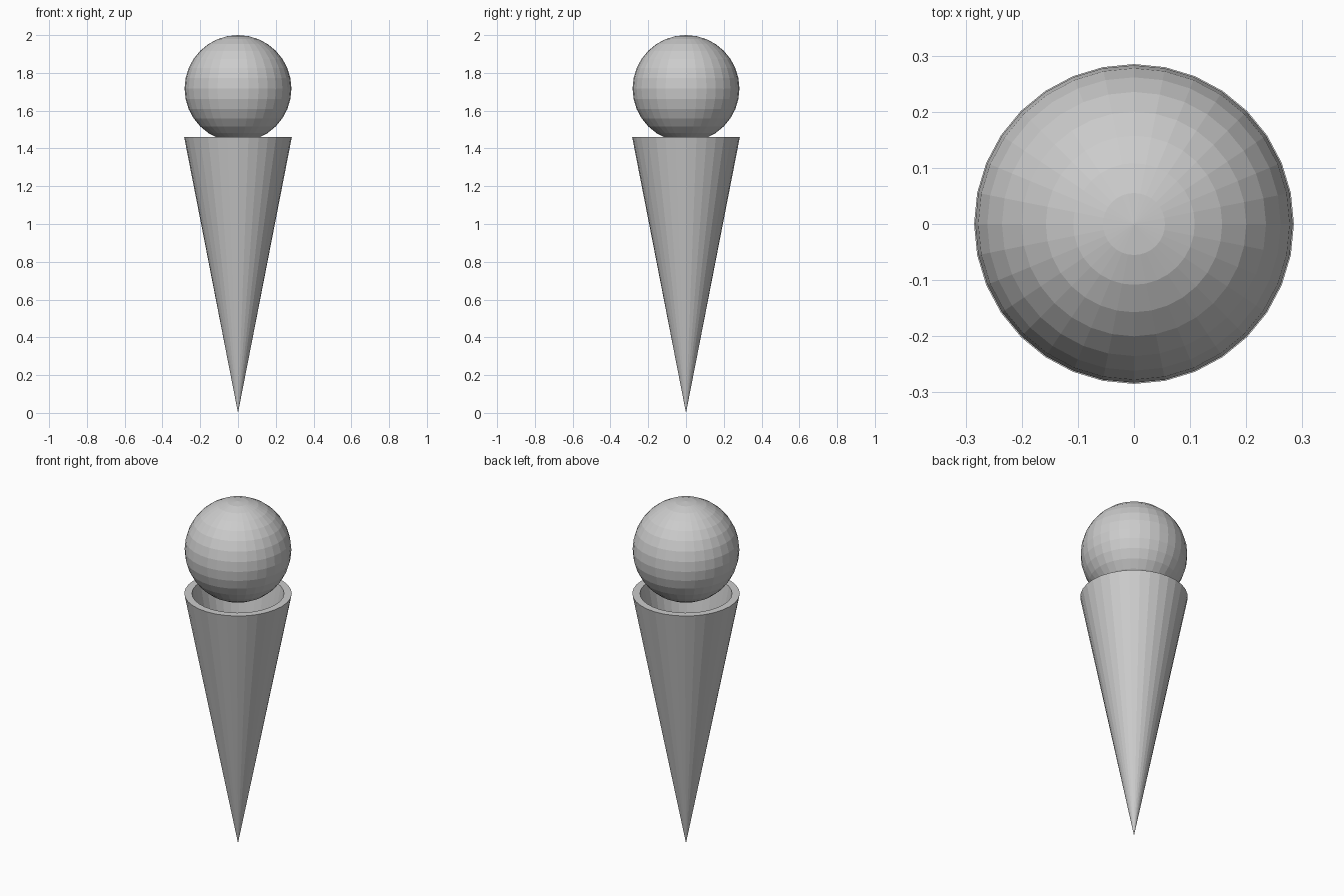
import bpy, bmesh
from math import cos, sin, tau

if "Cube" in bpy.data.objects:
    bpy.data.objects.remove(bpy.data.objects["Cube"])

SIDES = 32


def finish(name, bm):
    bmesh.ops.recalc_face_normals(bm, faces=bm.faces)
    mesh = bpy.data.meshes.new(name)
    bm.to_mesh(mesh)
    bm.free()
    obj = bpy.data.objects.new(name, mesh)
    bpy.context.collection.objects.link(obj)
    return obj


# Hollow cone: outer wall, flat rim and parallel inner wall
bm = bmesh.new()
outer_tip = bm.verts.new((0, 0, 0))
inner_tip = bm.verts.new((0, 0, 0.21))


def ring(radius, z):
    return [bm.verts.new((radius * cos(tau * i / SIDES), radius * sin(tau * i / SIDES), z))
            for i in range(SIDES)]


outer, inner = ring(0.285, 1.46), ring(0.244, 1.46)
for i in range(SIDES):
    j = (i + 1) % SIDES
    bm.faces.new((outer_tip, outer[j], outer[i]))
    bm.faces.new((outer[i], outer[j], inner[j], inner[i]))
    bm.faces.new((inner[i], inner[j], inner_tip))
finish("cone", bm)

# Scoop resting in the mouth of the cone
bm = bmesh.new()
bmesh.ops.create_uvsphere(bm, u_segments=SIDES, v_segments=16, radius=0.283)
scoop = finish("scoop", bm)
scoop.location.z = 1.717
